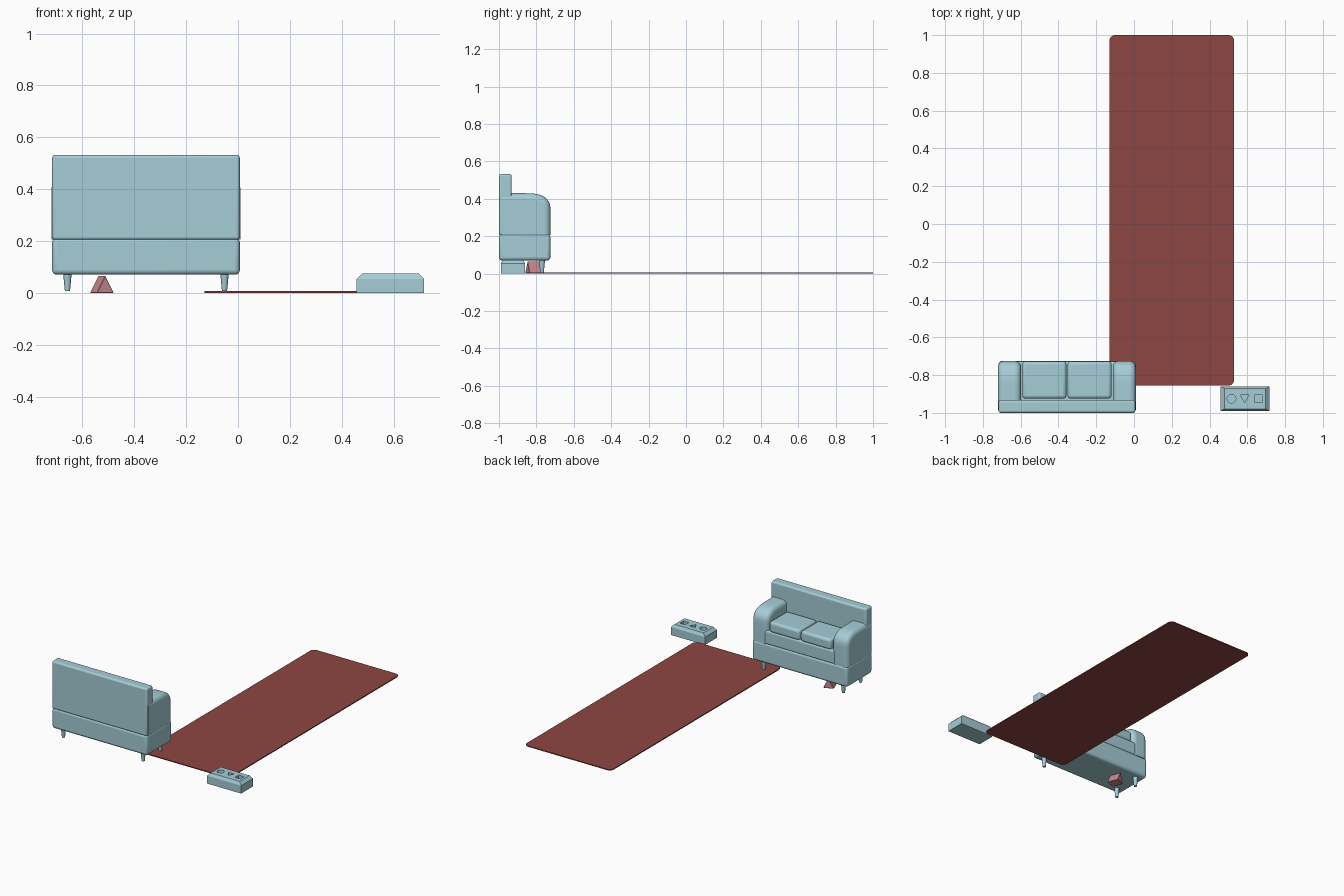
import bpy, bmesh, math
from mathutils import Matrix

if "Cube" in bpy.data.objects:
    bpy.data.objects.remove(bpy.data.objects["Cube"])


def material(name, rgb):
    m = bpy.data.materials.new(name)
    m.diffuse_color = (*rgb, 1)
    m.use_nodes = True
    m.node_tree.nodes["Principled BSDF"].inputs["Base Color"].default_value = m.diffuse_color
    return m


BLUE = material("pale blue", (0.38, 0.61, 0.68))
RED = material("rug red", (0.27, 0.062, 0.056))
PINK = material("soft pink", (0.60, 0.26, 0.28))


def finish(name, bm, mat, smooth=True):
    bmesh.ops.recalc_face_normals(bm, faces=bm.faces)
    me = bpy.data.meshes.new(name)
    bm.to_mesh(me)
    bm.free()
    ob = bpy.data.objects.new(name, me)
    bpy.context.collection.objects.link(ob)
    me.materials.append(mat)
    if smooth:
        bpy.ops.object.select_all(action='DESELECT')
        ob.select_set(True)
        bpy.context.view_layer.objects.active = ob
        bpy.ops.object.shade_smooth_by_angle(angle=math.radians(40))
    return ob


def bevel(ob, width, segments=4):
    b = ob.modifiers.new("rounding", 'BEVEL')
    b.width, b.segments = width, segments
    b.limit_method, b.angle_limit = 'ANGLE', math.radians(40)
    return ob


def box(name, x, y, z, mat, width=0):
    bm = bmesh.new()
    bmesh.ops.create_cube(bm, size=1)
    for v in bm.verts:
        v.co = [lo + (c + 0.5) * (hi - lo) for c, (lo, hi) in zip(v.co, (x, y, z))]
    ob = finish(name, bm, mat)
    return bevel(ob, width) if width else ob


def extrude(name, points, offset, mat, smooth=True, matrix=None):
    """Polygon of 3D points swept along an offset."""
    bm = bmesh.new()
    face = bm.faces.new([bm.verts.new(p) for p in points])
    new = bmesh.ops.extrude_face_region(bm, geom=[face], use_keep_orig=True)["geom"]
    bmesh.ops.translate(bm, vec=offset, verts=[g for g in new if isinstance(g, bmesh.types.BMVert)])
    if matrix:
        bmesh.ops.transform(bm, matrix=matrix, verts=bm.verts)
    return finish(name, bm, mat, smooth)


# Rug with rounded corners
rug = []
R = 0.03
for cx, cy, start in ((0.53 - R, 1 - R, 0), (-0.13 + R, 1 - R, 90),
                      (-0.13 + R, -0.855 + R, 180), (0.53 - R, -0.855 + R, 270)):
    for i in range(7):
        a = math.radians(start + 15 * i)
        rug.append((cx + R * math.cos(a), cy + R * math.sin(a), 0))
extrude("rug", rug, (0, 0, 0.007), RED)

# Sofa body
CX = -0.355
box("sofa_base", (CX - 0.362, CX + 0.362), (-1, -0.725), (0.07, 0.212), BLUE, 0.018)
box("sofa_back", (CX - 0.362, CX + 0.362), (-1, -0.932), (0.204, 0.532), BLUE, 0.012)
box("sofa_seat", (CX - 0.27, CX + 0.27), (-0.96, -0.727), (0.204, 0.298), BLUE, 0.012)

for side, label in ((-1, "left"), (1, "right")):
    # Arm with a rounded front shoulder
    prof = [(-0.985, 0.206), (-0.985, 0.43)]
    for i in range(13):
        a = math.radians(90 - 7.5 * i)
        prof.append((-0.86 + 0.135 * math.cos(a) ** 0.75, 0.34 + 0.09 * max(math.sin(a), 0) ** 0.75))
    prof.append((-0.725, 0.206))
    outer, width = CX + side * 0.365, -side * 0.122
    arm = extrude(label + "_arm", [(outer, y, z) for y, z in prof], (width, 0, 0), BLUE)
    # Round the long edges around the arm profile, less at the seam
    bm = bmesh.new()
    bm.from_mesh(arm.data)
    edges = [e for e in bm.edges if abs(e.verts[0].co.x - e.verts[1].co.x) < 1e-5
             and max(v.co.z for v in e.verts) > 0.21 and max(v.co.y for v in e.verts) > -0.98]
    bmesh.ops.bevel(bm, geom=edges, offset=0.032, segments=5, profile=0.5,
                    affect='EDGES', clamp_overlap=True)
    bm.to_mesh(arm.data)
    bm.free()
    for p in arm.data.polygons:
        p.use_smooth = True

    # Seat cushion
    a, b = CX + side * 0.003, CX + side * 0.236
    box(label + "_cushion", (min(a, b), max(a, b)), (-0.925, -0.727), (0.292, 0.366), BLUE, 0.018)

    # Tapered legs
    for y, end in ((-0.77, "front"), (-0.955, "rear")):
        bm = bmesh.new()
        bmesh.ops.create_cone(bm, cap_ends=True, segments=20, radius1=0.010, radius2=0.017,
                              depth=0.073, matrix=Matrix.Translation((CX + side * 0.303, y, 0.0435)))
        finish(f"{label}_{end}_leg", bm, BLUE)

# Shape sorter block with chamfered top
X0, X1, Y0, Y1 = 0.458, 0.717, -0.99, -0.86
bm = bmesh.new()
rings = []
for inx, iny, z in ((0, 0, 0), (0, 0, 0.054), (0.02, 0.011, 0.074)):
    rings.append([bm.verts.new(p) for p in ((X0 + inx, Y0 + iny, z), (X1 - inx, Y0 + iny, z),
                                            (X1 - inx, Y1 - iny, z), (X0 + inx, Y1 - iny, z))])
bm.faces.new(rings[0])
bm.faces.new(rings[2])
for lo, hi in zip(rings, rings[1:]):
    for i in range(4):
        j = (i + 1) % 4
        bm.faces.new((lo[i], lo[j], hi[j], hi[i]))
sorter = finish("shape_sorter", bm, BLUE, False)

# Round, triangular and square holes
for name, x, n, r, turn in (("round", 0.516, 28, 0.023, 0), ("triangle", 0.586, 3, 0.026, -90),
                            ("square", 0.659, 4, 0.029, 45)):
    cy = -0.925 + (0.006 if n == 3 else 0)
    pts = [(x + r * math.cos(math.radians(turn) + 2 * math.pi * i / n),
            cy + r * math.sin(math.radians(turn) + 2 * math.pi * i / n), 0.03) for i in range(n)]
    cutter = extrude(name + "_hole_cutter", pts, (0, 0, 0.08), BLUE, False)
    cutter.hide_render = True
    cutter.hide_set(True)
    cut = sorter.modifiers.new(name + "_hole", 'BOOLEAN')
    cut.operation, cut.object, cut.solver = 'DIFFERENCE', cutter, 'EXACT'

# Loose triangular block under the sofa
turn = Matrix.Translation((-0.525, -0.8125, 0)) @ Matrix.Rotation(math.radians(21), 4, 'Z')
block = extrude("triangle_block", [(-0.035, -0.0375, 0), (0.035, -0.0375, 0), (0, -0.0375, 0.066)],
                (0, 0.075, 0), PINK, False, turn)
bevel(block, 0.002, 1)
